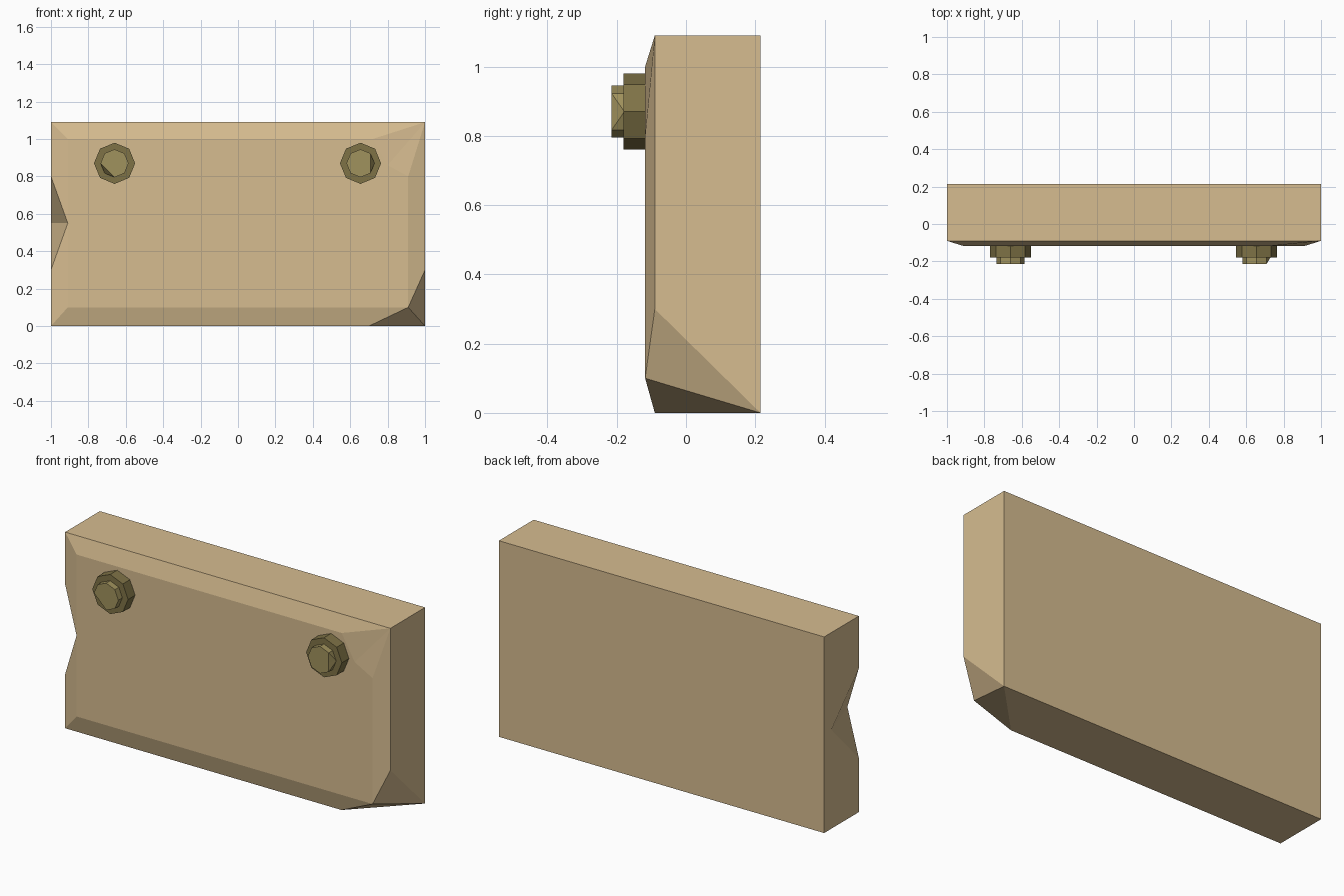
import bpy, bmesh, math
from mathutils import Vector

if "Cube" in bpy.data.objects:
    bpy.data.objects.remove(bpy.data.objects["Cube"])


def material(name, rgb):
    m = bpy.data.materials.new(name)
    m.diffuse_color = (*rgb, 1)
    m.use_nodes = True
    m.node_tree.nodes["Principled BSDF"].inputs["Base Color"].default_value = m.diffuse_color
    return m


wood = material("tan wood", (0.672, 0.503, 0.279))
brass = material("olive brass", (0.352, 0.287, 0.109))
dark_brass = material("dark olive brass", (0.212, 0.171, 0.062))


def add_object(name, bm, mat):
    bmesh.ops.recalc_face_normals(bm, faces=bm.faces[:])
    mesh = bpy.data.meshes.new(name)
    bm.to_mesh(mesh)
    bm.free()
    mesh.materials.append(mat)
    obj = bpy.data.objects.new(name, mesh)
    bpy.context.collection.objects.link(obj)


# Board: raised front panel, bevelled rim, chipped corners and a side notch
FACE, RIM, BACK, H = -0.118, -0.09, 0.215, 1.09
inner = [(-.91, .1), (.91, .1), (.91, .8), (.8, .86), (.72, 1), (-.91, 1), (-.91, .55)]
outer = [(-1, 0), (.7, 0), (1, .3), (1, H), (-1, H), (-1, .8), (-1, .3)]
back = [(-1, 0), (1, 0), (1, H), (-1, H)]
bm = bmesh.new()
I = [bm.verts.new((x, FACE, z)) for x, z in inner]
O = [bm.verts.new((x, RIM, z)) for x, z in outer]
B = [bm.verts.new((x, BACK, z)) for x, z in back]
notch = bm.verts.new((-1, 0.152, 0.55))
faces = [
    I, B,
    # bevels
    (O[0], O[1], I[1], I[0]), (O[2], O[3], I[2], I[1]),
    (O[3], O[4], I[5], I[4]), (O[4], O[5], I[6], I[5]), (O[6], O[0], I[0], I[6]),
    # shallow top right chip
    (O[3], I[3], I[2]), (O[3], I[4], I[3]),
    # deep bottom right chip
    (O[1], B[1], I[1]), (I[1], B[1], O[2]),
    # side notch
    (O[5], notch, I[6]), (I[6], notch, O[6]),
    # bottom, right, top, left
    (O[0], B[0], B[1], O[1]), (O[2], B[1], B[2], O[3]), (O[3], B[2], B[3], O[4]),
    (O[4], B[3], notch, O[5]), (O[6], notch, B[0], O[0]), (B[3], B[0], notch),
]
for f in faces:
    bm.faces.new(f)
add_object("board", bm, wood)


# Octagonal bolt parts, with an optional chipped front corner
def octagon(name, cx, cz, r, y0, y1, mat, chip=None):
    bm = bmesh.new()
    rings = []
    for y in (y0, y1):
        ring = []
        for i in range(8):
            a = i * math.pi / 4
            k = r * (0.7 if i == chip and y == y1 else 1)
            ring.append(bm.verts.new((cx + k * math.cos(a), y, cz + k * math.sin(a))))
        rings.append(ring)
        bm.faces.new(ring)
    for i in range(8):
        j = (i + 1) % 8
        quad = (rings[0][i], rings[0][j], rings[1][j], rings[1][i])
        if chip in (i, j):
            # split so that the crease leads to the chipped corner's base
            c, n = (i, j) if chip == i else (j, i)
            bm.faces.new((rings[0][c], rings[0][n], rings[1][n]))
            bm.faces.new((rings[0][c], rings[1][n], rings[1][c]))
        else:
            bm.faces.new(quad)
    add_object(name, bm, mat)


for side, x, chip in (("left", -0.66, 5), ("right", 0.655, 0)):
    octagon(side + "_washer", x, 0.87, 0.11, FACE + 0.002, -0.18, dark_brass)
    octagon(side + "_bolt_head", x, 0.87, 0.075, -0.178, -0.215, brass, chip)
